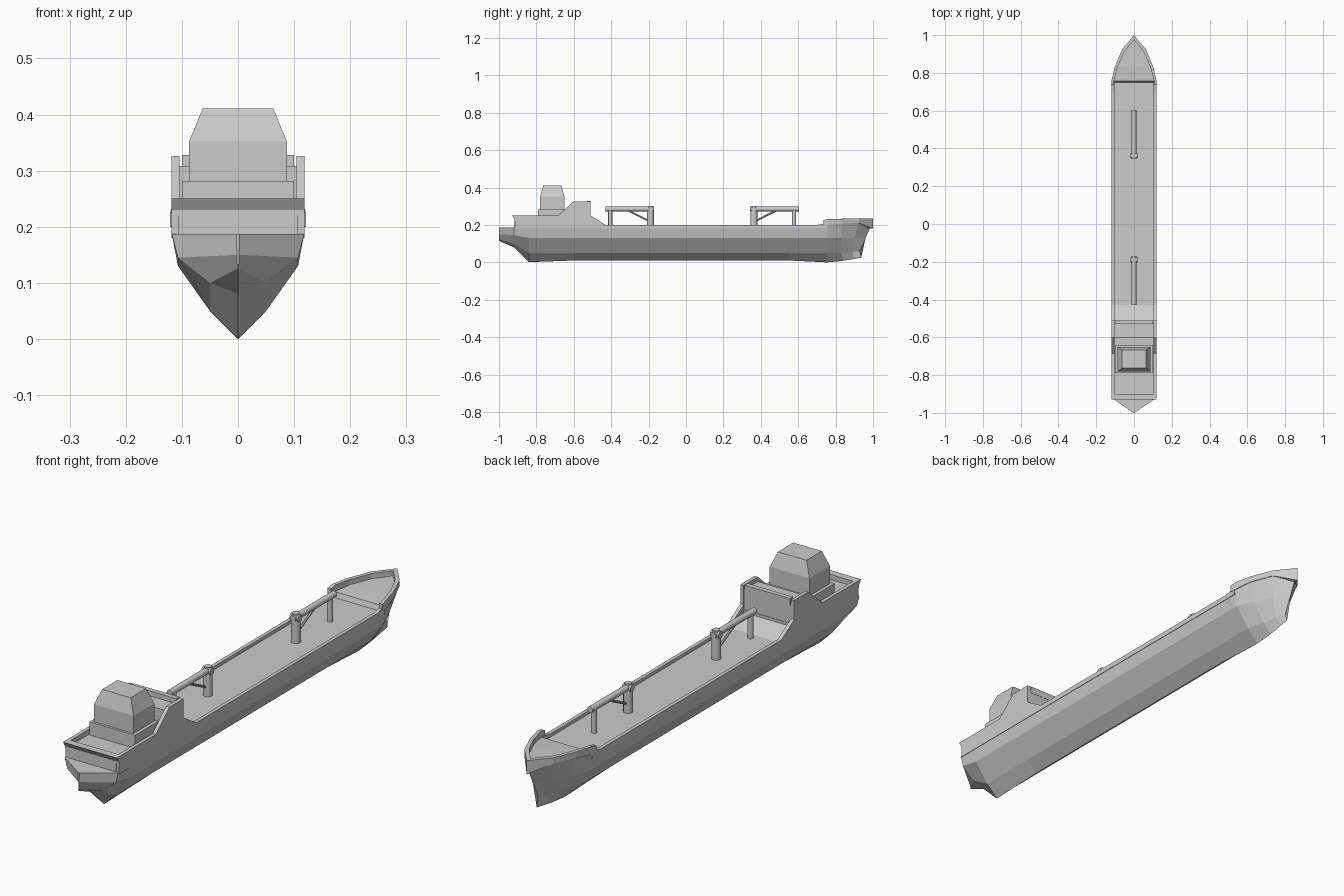
import bpy, bmesh, math
from mathutils import Vector

if "Cube" in bpy.data.objects:
    bpy.data.objects.remove(bpy.data.objects["Cube"])


def make(name, verts, faces):
    me = bpy.data.meshes.new(name)
    bm = bmesh.new()
    vs = [bm.verts.new(v) for v in verts]
    for f in faces:
        bm.faces.new([vs[i] for i in f])
    bmesh.ops.remove_doubles(bm, verts=bm.verts, dist=1e-5)
    bmesh.ops.recalc_face_normals(bm, faces=bm.faces)
    bm.to_mesh(me)
    bm.free()
    ob = bpy.data.objects.new(name, me)
    bpy.context.collection.objects.link(ob)
    return ob


def loft(name, rings):
    """Join equal-length closed rings and cap both ends."""
    n = len(rings[0])
    faces = [(r*n+i, r*n+(i+1) % n, (r+1)*n+(i+1) % n, (r+1)*n+i)
             for r in range(len(rings)-1) for i in range(n)]
    faces += [tuple(range(n)), tuple(range((len(rings)-1)*n, len(rings)*n))]
    return make(name, [p for r in rings for p in r], faces)


def extrude_x(name, profile, x0, x1):
    return loft(name, [[(x, y, z) for y, z in profile] for x in (x0, x1)])


def rect(hx, y0, y1, z):
    return [(-hx, y0, z), (hx, y0, z), (hx, y1, z), (-hx, y1, z)]


def rod(name, a, b, r, sides=12):
    a, b = Vector(a), Vector(b)
    d = b - a
    bpy.ops.mesh.primitive_cylinder_add(vertices=sides, radius=r, depth=d.length, location=(a+b)/2)
    ob = bpy.context.object
    ob.name = name
    ob.rotation_euler = d.to_track_quat('Z', 'Y').to_euler()
    bpy.ops.object.shade_smooth_by_angle(angle=math.radians(40))


# Hull: stations from stern to stem; (y, z) of keel, then (x, y, z) of chines and deck edge
def full(y, keel, top=.187):
    return (y, keel), (.05, y, .05), (.107, y, .13), (.118, y, top)


stations = [
    ((-1, .115), (.001, -1, .125), (.002, -1, .15), (.003, -1, .187)),
    ((-.92, .08), (.05, -.92, .10), (.107, -.92, .145), (.118, -.92, .187)),
    full(-.84, .001), full(-.6, .01), full(.55, .01), full(.75, 0), full(.757, 0, .207),
    ((.84, .008), (.032, .83, .05), (.078, .83, .13), (.099, .835, .212)),
    ((.9, .018), (.014, .89, .055), (.042, .9, .13), (.062, .925, .214)),
    ((.937, .025), (.001, .928, .06), (.001, .96, .13), (.001, .998, .215)),
]
rings = []
for k, *side in stations:
    rings.append([(-x, y, z) for x, y, z in reversed(side)] + [(0, *k)] + side)
loft("hull", rings)

# Bulwarks along both sides, rising into the bridge wings
side_profile = [(-.93, .25), (-.915, .23), (-.915, .18), (.755, .18), (.755, .209), (.7, .2),
                (-.43, .2), (-.51, .25), (-.51, .326), (-.6, .326), (-.685, .25)]
for s, side in ((-1, "left"), (1, "right")):
    extrude_x(side + "_bulwark", side_profile, s*.104, s*.1185)

# Bow bulwark follows the deck outline
outer = [(.121, .735), (.119, .76), (.101, .835), (.063, .925), (0, 1)]
inner = [(.106, .735), (.105, .76), (.088, .828), (.051, .912), (0, .975)]
base_z = [.2, .2, .208, .21, .18]
half = [[(o[0], o[1], z), (o[0], o[1], zt), (i[0], i[1], zt), (i[0], i[1], z)]
        for o, i, z, zt in zip(outer, inner, base_z, [.226, .232, .233, .234, .235])]
mirrored = [[(-x, y, z) for x, y, z in r] for r in half[:-1]]
loft("bow_bulwark", half + mirrored[::-1])

# Stern deck, transom rim and ramp from the main deck
extrude_x("stern_deck", [(-.918, .18), (-.51, .18), (-.51, .23), (-.918, .23)], -.106, .106)
extrude_x("transom_rim", [(-.917, .22), (-.9, .22), (-.9, .25), (-.93, .25), (-.917, .23)], -.118, .118)
extrude_x("ramp", [(-.43, .18), (-.43, .187), (-.512, .22), (-.512, .18)], -.106, .106)

# Bridge front block with a lip, and the tapered cabin aft of it
loft("bridge_block", [rect(.105, -.6, -.512, .2), rect(.105, -.6, -.512, .308)])
loft("bridge_lip", [rect(.1, -.53, -.511, .3), rect(.1, -.53, -.511, .328)])
loft("cabin_base", [rect(.1, -.79, -.64, .22), rect(.1, -.79, -.64, .282)])
loft("cabin_tower", [rect(.087, -.78, -.65, .275), rect(.087, -.78, -.65, .352),
                     rect(.063, -.763, -.667, .411)])

# Two deck cranes facing opposite ways
for name, y, d in (("aft", -.19, -1), ("fore", .363, 1)):
    rod(name + "_crane_post", (0, y, .18), (0, y, .287), .018)
    rod(name + "_crane_cap", (0, y, .287), (0, y, .302), .014)
    rod(name + "_crane_hub", (-.019, y, .284), (.019, y, .284), .014)
    rod(name + "_crane_boom", (0, y - d*.02, .285), (0, y + d*.24, .285), .0125)
    rod(name + "_crane_rest", (0, y + d*.215, .18), (0, y + d*.215, .282), .011)
    rod(name + "_crane_strut", (0, y + d*.01, .222), (0, y + d*.125, .28), .005, 8)
